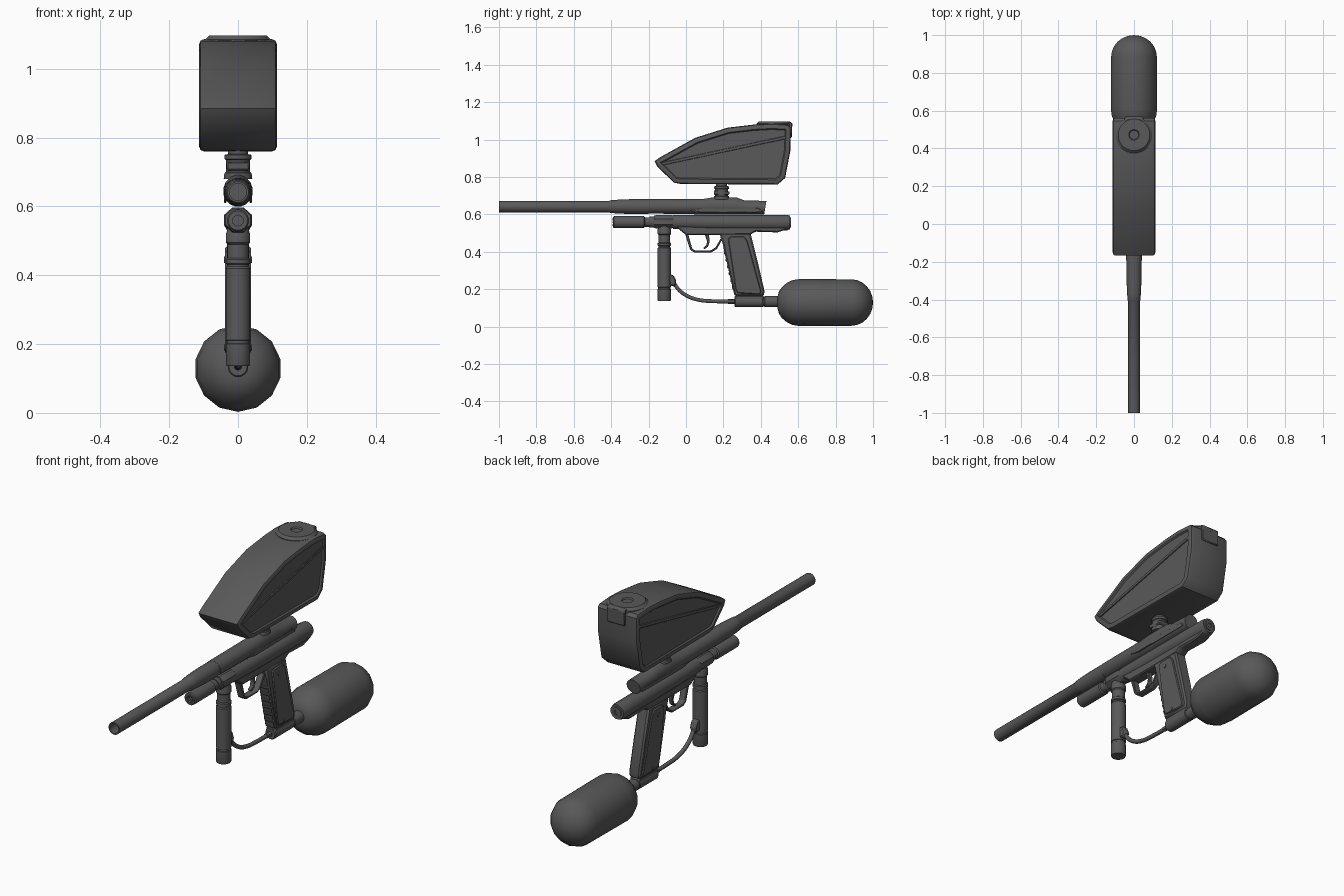
import bpy, bmesh
from math import sin, cos, pi, radians
from mathutils import Vector

if "Cube" in bpy.data.objects:
    bpy.data.objects.remove(bpy.data.objects["Cube"])

dark = bpy.data.materials.new("dark_grey")
dark.diffuse_color = (.1, .1, .1, 1)
dark.use_nodes = True
dark.node_tree.nodes["Principled BSDF"].inputs["Base Color"].default_value = dark.diffuse_color


def finish(bm, name, bevel=0, angle=35):
    bmesh.ops.remove_doubles(bm, verts=bm.verts, dist=1e-5)
    bmesh.ops.recalc_face_normals(bm, faces=bm.faces)
    me = bpy.data.meshes.new(name)
    bm.to_mesh(me)
    bm.free()
    me.materials.append(dark)
    me.shade_smooth()
    me.set_sharp_from_angle(angle=radians(angle))
    ob = bpy.data.objects.new(name, me)
    bpy.context.collection.objects.link(ob)
    if bevel:
        m = ob.modifiers.new("bevel", 'BEVEL')
        m.width, m.segments, m.limit_method = bevel, 1, 'ANGLE'
        m.angle_limit = radians(30)
    return ob


def skin(bm, rings):
    rows = [[bm.verts.new(p) for p in r] for r in rings]
    n = len(rows[0])
    for a, b in zip(rows, rows[1:]):
        for i in range(n):
            bm.faces.new((a[i], a[(i + 1) % n], b[(i + 1) % n], b[i]))
    bm.faces.new(rows[0])
    bm.faces.new(rows[-1])


def lathe(name, profile, origin, axis='Y', n=20):
    """Revolve (distance along axis, radius) pairs around an axis through origin."""
    o, rings = Vector(origin), []
    for d, r in profile:
        ring = []
        for i in range(n):
            c, s = r * cos(2 * pi * (i + .5) / n), r * sin(2 * pi * (i + .5) / n)
            ring.append(o + Vector({'X': (d, c, s), 'Y': (c, d, s), 'Z': (c, s, d)}[axis]))
        rings.append(ring)
    bm = bmesh.new()
    skin(bm, rings)
    return finish(bm, name)


def loft(name, sections, n=16):
    """Sections along y: (y, half width, z bottom, z top, slant of the top)."""
    rings = []
    for y, w, zb, zt, slant in sections:
        ring = []
        for i in range(n):
            a, k = 2 * pi * (i + .5) / n, cos(pi / n)
            u, v = cos(a) / k, sin(a) / k
            ring.append((w * u, y + slant * (v + 1) / 2, (zb + zt) / 2 + (zt - zb) / 2 * v))
        rings.append(ring)
    bm = bmesh.new()
    skin(bm, rings)
    return finish(bm, name)


def prism(name, pts, w, bevel=.006, x=0, recess=None):
    """Side profile in (y, z), extruded from x-w to x+w; recess sinks both side faces."""
    bm = bmesh.new()
    skin(bm, [[(x + s * w, y, z) for y, z in pts] for s in (-1, 1)])
    if recess:
        bmesh.ops.recalc_face_normals(bm, faces=bm.faces)
        rim = {e for f in bm.faces if abs(f.normal.x) > .9 for e in f.edges}
        bmesh.ops.bevel(bm, geom=list(rim), offset=bevel, segments=2, profile=.5, affect='EDGES')
        bm.normal_update()
        sides = [f for f in bm.faces if abs(f.normal.x) > .98 and f.calc_area() > .05]
        bmesh.ops.inset_individual(bm, faces=sides, thickness=recess)
        bmesh.ops.inset_individual(bm, faces=sides, thickness=.006, depth=-.007)
        bevel = 0
    return finish(bm, name, bevel)


def tube(name, pts, r):
    cu = bpy.data.curves.new(name, 'CURVE')
    cu.dimensions = '3D'
    cu.bevel_depth, cu.bevel_resolution, cu.use_fill_caps = r, 3, True
    cu.materials.append(dark)
    sp = cu.splines.new('BEZIER')
    sp.resolution_u = 6
    sp.bezier_points.add(len(pts) - 1)
    for p, (y, z) in zip(sp.bezier_points, pts):
        p.co = (0, y, z)
        p.handle_left_type = p.handle_right_type = 'AUTO'
    ob = bpy.data.objects.new(name, cu)
    bpy.context.collection.objects.link(ob)
    bpy.ops.object.select_all(action='DESELECT')
    ob.select_set(True)
    bpy.context.view_layer.objects.active = ob
    bpy.ops.object.convert(target='MESH')


# Barrel with open muzzle
lathe("barrel", [(-.8, 0), (-.8, .025), (-1, .025), (-1, .031), (-.41, .031), (-.405, .034),
                 (-.37, .037), (-.3, .040), (-.2, .040), (-.2, 0)], (0, 0, .642))

# Upper receiver with raised feed port and slanted tail
loft("upper_body", [(-.2, .041, .605, .682, 0), (0, .042, .602, .683, 0), (.1, .042, .6, .684, 0),
                    (.14, .042, .6, .691, 0), (.27, .042, .6, .691, 0),
                    (.31, .04, .6, .676, 0), (.418, .038, .6, .672, .012)])
for s in (-1, 1):
    prism("upper_body_flank", [(.02, .622), (.1, .636), (.39, .634), (.41, .612), (.08, .61)], .004, .003, s * .037)

# Lower receiver: rounded tube, front block and rear plug
loft("lower_body", [(-.07, .038, .522, .597, 0), (.1, .04, .517, .597, 0), (.3, .04, .515, .597, 0),
                    (.54, .04, .515, .597, 0), (.557, .036, .521, .594, 0)], 12)
loft("front_block", [(-.172, .036, .529, .593, 0), (-.16, .04, .525, .597, 0),
                     (-.08, .04, .525, .597, 0), (-.068, .037, .529, .595, 0)], 8)
lathe("rear_plug", [(.55, .026), (.562, .026), (.562, .012), (.552, .012), (.552, 0)], (0, 0, .557))
lathe("front_tube", [(-.37, 0), (-.37, .016), (-.39, .016), (-.39, .028), (-.385, .032), (-.225, .032),
                     (-.22, .026), (-.195, .026), (-.195, .03), (-.165, .03)], (0, 0, .559))
for i in range(8):
    a = 2 * pi * i / 8
    lathe("front_tube_spline", [(-.393, .004), (-.37, .004)], (.018 * cos(a), 0, .559 + .018 * sin(a)), n=6)

# Trigger frame, guard and trigger
prism("trigger_frame", [(-.05, .53), (-.04, .522), (.0, .49), (.2, .49), (.345, .492), (.37, .508),
                        (.49, .504), (.545, .522), (.545, .55), (-.05, .55)], .03)
prism("trigger_guard", [(-.005, .495), (.022, .412), (.042, .397), (.135, .397), (.166, .416), (.19, .46),
                        (.19, .48), (.158, .424), (.133, .408), (.046, .408), (.033, .418), (.012, .495)],
      .018, .003)
prism("trigger", [(.1, .495), (.113, .455), (.108, .435), (.09, .42), (.1, .415), (.118, .428),
                  (.127, .455), (.122, .495)], .011, .003)

# Grip with side panels, screws and finger ridges
prism("grip", [(.178, .5), (.197, .44), (.205, .4), (.26, .163), (.415, .163), (.42, .19),
               (.385, .34), (.345, .5)], .032, .008)
for s in (-1, 1):
    prism("grip_panel", [(.225, .47), (.24, .483), (.31, .483), (.328, .46), (.402, .19),
                         (.395, .172), (.275, .18), (.265, .2)], .005, .004, s * .033)
    for y, z in ((.275, .445), (.321, .19)):
        lathe("grip_screw", [(-.004, .009), (.004, .009), (.004, 0)], (s * .037, y, z), 'X', 10)
for i in range(6):
    lathe("finger_ridge", [(-.028, .008), (-.022, .013), (.022, .013), (.028, .008)],
          (0, .215 + .0085 * i, .395 - .037 * i), 'X', 10)

# Vertical front grip
lathe("front_grip", [(.137, 0), (.137, .034), (.142, .036), (.2, .036), (.202, .033), (.21, .033),
                     (.212, .036), (.42, .036), (.425, .032), (.432, .032), (.434, .036), (.446, .036),
                     (.45, .031), (.49, .031), (.495, .036), (.52, .036), (.53, .032), (.54, .032)],
      (0, -.116, 0), 'Z')

# Gas hose and its fittings
prism("hose_elbow", [(-.09, .28), (-.065, .275), (-.05, .24), (-.062, .212), (-.075, .22), (-.09, .22)], .017)
tube("gas_hose", [(-.07, .245), (-.045, .205), (0, .168), (.06, .145), (.15, .136), (.27, .135)], .0105)
lathe("hose_end_fitting", [(.225, .013), (.265, .013)], (0, 0, .135), n=6)

# Tank adapter and air tank
lathe("tank_adapter", [(.26, 0), (.26, .026), (.265, .03), (.41, .03), (.413, .027),
                       (.42, .027), (.423, .03), (.5, .03)], (0, 0, .134))
prism("adapter_mount", [(.262, .135), (.262, .168), (.415, .168), (.42, .135)], .026)
lathe("air_tank", [(.49, .0), (.49, .034), (.497, .06), (.513, .083), (.54, .106), (.57, .12), (.61, .126), (.885, .124)]
      + [(.885 + .115 * sin(t * pi / 12), .124 * cos(t * pi / 12)) for t in range(1, 7)],
      (0, 0, .129), n=14)

# Feed neck with clamp
lathe("feed_neck", [(.68, .042), (.697, .04), (.7, .036), (.735, .036), (.738, .04), (.75, .04),
                    (.752, .03), (.775, .03)], (0, .19, 0), 'Z')
prism("neck_clamp", [(.15, .705), (.23, .705), (.235, .722), (.15, .73)], .033, .004)

# Hopper with rounded rim, recessed sides and raised diagonal rib
prism("hopper", [(-.168, .885), (-.153, .856), (-.065, .77), (-.03, .763), (.49, .76), (.53, .795),
                 (.558, .94), (.56, 1.065), (.545, 1.08), (.46, 1.086), (.366, 1.081), (.222, 1.064),
                 (.05, 1.01), (-.135, .908)], .113, .014, 0, .012)
for s in (-1, 1):
    prism("hopper_rib", [(-.13, .862), (.54, 1.005), (.54, 1.022), (-.13, .878)], .004, .002, s * .107)

# Hopper lid with finger hole and rear latch
lathe("hopper_lid", [(1.07, .097), (1.085, .097), (1.097, .084), (1.097, .028), (1.09, .024), (1.09, 0)],
      (0, .472, 0), 'Z', 24)
prism("lid_latch", [(.5, 1.08), (.5, 1.096), (.56, 1.095), (.568, 1.085), (.566, 1.01), (.55, 1.01)], .05, .004)
